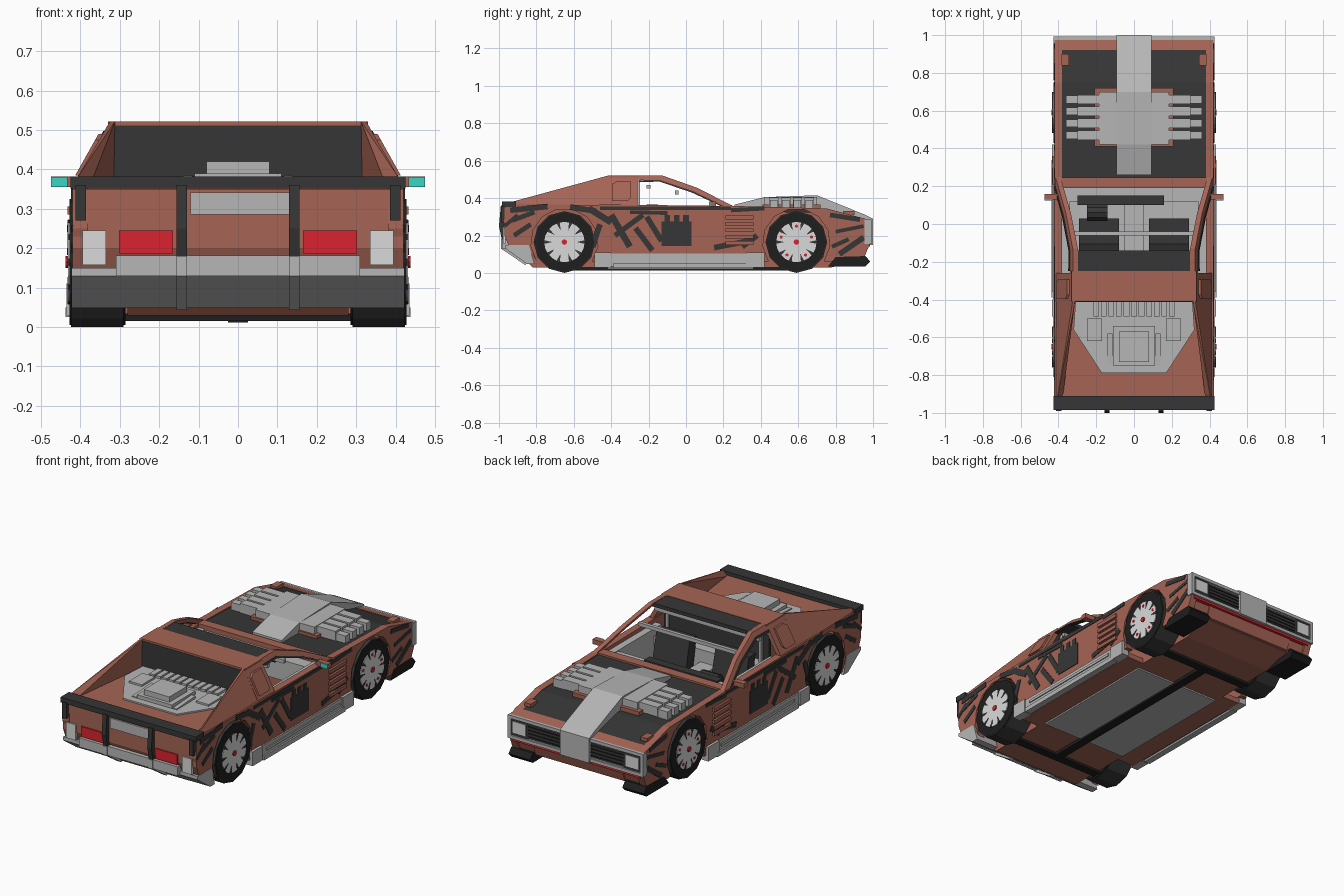
import bpy, bmesh, math

def mat(name, r, g, b):
    m = bpy.data.materials.new(name)
    m.diffuse_color = (r, g, b, 1)
    return m

BROWN = mat("rust brown", .38, .128, .09)
GREY = mat("light grey", .47, .47, .47)
BLACK = mat("charcoal", .037, .037, .037)
TYRE = mat("tyre black", .013, .013, .013)
RED = mat("lamp red", .70, .016, .028)
WHITE = mat("lamp white", .70, .70, .70)
TEAL = mat("mirror teal", .043, .66, .55)

def finish(name, bm, m, mirror):
    bmesh.ops.recalc_face_normals(bm, faces=bm.faces)
    me = bpy.data.meshes.new(name)
    bm.to_mesh(me)
    bm.free()
    me.materials.append(m)
    ob = bpy.data.objects.new(name, me)
    bpy.context.collection.objects.link(ob)
    if mirror:
        ob.modifiers.new("mirror", 'MIRROR').use_mirror_merge = False
    return ob

def prism(name, pts, x0, x1, m, mirror=False, lean=0):
    """Extrude a (y, z) outline along x; lean pulls high points inward."""
    bm = bmesh.new()
    rings = [[bm.verts.new((x - lean * (z - .365), y, z)) for y, z in pts] for x in (x0, x1)]
    n = len(pts)
    for r in rings:
        bm.faces.new(r)
    for i in range(n):
        j = (i + 1) % n
        bm.faces.new((rings[0][i], rings[0][j], rings[1][j], rings[1][i]))
    return finish(name, bm, m, mirror)

def box(name, x0, x1, y0, y1, z0, z1, m, mirror=False):
    return prism(name, [(y0, z0), (y1, z0), (y1, z1), (y0, z1)], x0, x1, m, mirror)

def hull(name, pts, m, mirror=False):
    bm = bmesh.new()
    for p in pts:
        bm.verts.new(p)
    bmesh.ops.convex_hull(bm, input=bm.verts)
    return finish(name, bm, m, mirror)

def arc(cy, cz, r, a0, a1, n):
    return [(cy + r * math.cos(math.radians(a0 + (a1 - a0) * i / n)),
             cz + r * math.sin(math.radians(a0 + (a1 - a0) * i / n))) for i in range(n + 1)]

def ring(cy, cz, r, n, phase=-90):
    return arc(cy, cz, r, phase, phase + 360, n)[:-1]

FRONT, REAR, AXLE = .59, -.65, .165

# side skins with wheel arches
skin = [(-.965, .36), (-.4, .365), (.25, .358), (.75, .345), (.975, .285), (.985, .16), (.95, .075), (.77, .06)]
skin += arc(FRONT, AXLE, .18, -35, 215, 9)
skin += arc(REAR, AXLE, .18, -35, 215, 9)
skin += [(-.82, .1), (-.95, .15), (-.975, .25)]
prism("side_skin", skin, .38, .42, BROWN, True)

# core of the body
prism("nose_core", [(.24, .03), (.78, .03), (.95, .08), (.975, .16), (.95, .27), (.75, .325), (.24, .33)], -.28, .28, BROWN)
prism("tail_core", [(-.28, .03), (-.82, .03), (-.94, .15), (-.94, .35), (-.28, .35)], -.28, .28, BROWN)
box("cabin_floor", -.39, .39, -.47, .41, .03, .06, BROWN)
prism("nose_lower", [(.78, .05), (.94, .075), (.97, .16), (.94, .27), (.78, .32)], -.39, .39, BROWN)
prism("tail_lower", [(-.84, .08), (-.95, .15), (-.97, .2), (-.97, .35), (-.84, .35)], -.42, .42, BROWN)

# hood
prism("hood", [(.24, .33), (.24, .352), (.75, .342), (.92, .298), (.92, .27), (.75, .32)], -.38, .38, BLACK)
prism("hood_front_edge", [(.92, .27), (.92, .3), (.975, .285), (.975, .25)], -.42, .42, BROWN)
box("hood_corner", .345, .385, .84, .90, .31, .33, BROWN, True)
box("cowl", -.385, .385, .19, .245, .335, .362, BROWN)
box("hood_rim", -.21, .21, .41, .72, .34, .365, BROWN)

# hood intake: centre stripe, block and side pipes
prism("intake_stripe", [(.26, .345), (.26, .365), (.42, .405), (.7, .415), (.96, .31), (1, .29), (1, .15),
                        (.96, .15), (.96, .27), (.7, .34)], -.092, .092, GREY)
box("intake_block", -.185, .185, .42, .70, .345, .405, GREY)
for i in range(4):
    y = .445 + i * .063
    box("intake_pipe", .18, .30, y, y + .05, .348, .402, GREY, True)
    box("intake_pipe_end", .29, .36, y + .005, y + .045, .343, .39, GREY, True)

# nose: frame, grille, lamps, splitter
box("nose_frame", -.425, .425, .955, .985, .155, .285, GREY)
for z in (.155, .268):
    box("nose_frame_bar", -.425, .425, .98, .993, z, z + .018, GREY)
box("nose_frame_end", .405, .425, .98, .993, .155, .285, GREY, True)
box("grille", .095, .30, .98, .988, .18, .262, BLACK, True)
for i in range(4):
    box("grille_slat", .095, .30, .986, .991, .188 + i * .019, .194 + i * .019, TYRE, True)
box("headlamp_surround", .30, .405, .98, .987, .175, .267, BLACK, True)
box("headlamp", .315, .395, .98, .991, .19, .255, WHITE, True)
box("nose_red_strip", -.40, .40, .955, .983, .14, .153, RED)
prism("splitter", [(.76, .035), (.96, .035), (.985, .06), (.96, .09), (.80, .085)], .29, .425, TYRE, True)

# roof, pillars and rear buttresses
LEAN = .56
prism("roof", [(-.41, .5), (-.41, .522), (-.25, .522), (-.25, .5)], -.33, .33, BROWN)
prism("roof_front_band", [(-.25, .498), (-.25, .52), (-.14, .518), (-.14, .498)], -.315, .315, BLACK)
prism("pillar", [(-.27, .522), (-.13, .522), (.06, .455), (.25, .358), (.19, .358), (.04, .435), (-.14, .497),
                 (-.27, .495)], .385, .412, BROWN, True, LEAN)
prism("window_trim", [(-.25, .495), (-.14, .497), (.04, .437), (.20, .358), (.185, .358), (.035, .428),
                      (-.14, .488), (-.25, .486)], .392, .416, BLACK, True, LEAN)
prism("sail_panel", [(-.41, .36), (-.41, .522), (-.26, .522), (-.26, .36)], .385, .412, BROWN, True, LEAN)
prism("sail_vent", [(-.395, .385), (-.395, .475), (-.37, .49), (-.295, .49), (-.295, .4), (-.31, .385)],
      .41, .424, BROWN, True, LEAN)
hull("buttress", [(.325, -.41, .522), (.312, -.41, .522), (.412, -.41, .36), (.412, -.96, .372), (.412, -.96, .355),
                  (.315, -.41, .36), (.375, -.9, .36)], BROWN, True)
box("rear_window", -.325, .325, -.412, -.40, .36, .512, BLACK)
box("bulkhead", -.33, .33, -.29, -.275, .06, .50, BLACK)

# rear deck and engine
box("rear_deck", -.40, .40, -.94, -.41, .34, .362, BROWN)
hull("engine_bed", [(s * x, y, z) for s in (1, -1) for x, y in ((.31, -.41), (.32, -.56), (.17, -.79))
                    for z in (.355, .37)], GREY)
for i in range(11):
    x = -.2 + i * .04
    box("engine_slat", x - .015, x + .015, -.49, -.41, .365, .383, GREY)
box("engine_side", .17, .25, -.62, -.5, .365, .38, GREY, True)
prism("engine_rail", [(-.75, .365), (-.58, .365), (-.58, .385), (-.75, .375)], .115, .14, GREY, True)
box("engine_cover", -.11, .11, -.75, -.54, .365, .39, GREY)
box("engine_cap", -.08, .08, -.73, -.57, .385, .42, GREY)

# spoiler and rear face
box("spoiler", -.425, .425, -.985, -.91, .352, .382, BLACK)
box("spoiler_end", .385, .412, -.99, -.95, .27, .36, BLACK, True)
prism("rear_strip", [(-.96, .36), (-.99, .36), (-1, .25), (-.985, .18), (-.96, .18)], .13, .156, BLACK, True)
box("rear_plate", -.12, .13, -.978, -.965, .285, .342, GREY)
box("tail_lamp", .165, .302, -.977, -.965, .187, .245, RED, True)
box("reverse_lamp", .335, .395, -.979, -.965, .157, .245, WHITE, True)

# rear bumper
prism("bumper", [(-.965, .13), (-.85, .048), (-.81, .048), (-.84, .15), (-.965, .15)], -.422, .422, GREY)
box("bumper_top", -.31, .31, -.985, -.93, .13, .182, GREY)
prism("bumper_rib", [(-.99, .13), (-.86, .043), (-.84, .06), (-.94, .18), (-.99, .18)], .13, .156, GREY, True)

# side sills
box("sill", .38, .428, -.47, .41, .035, .105, GREY, True)
box("sill_step", .40, .437, -.39, .34, .025, .05, GREY, True)
box("sill_rail", .40, .434, -.36, .30, .07, .085, GREY, True)
box("sill_end", .39, .435, -.49, -.40, .03, .11, GREY, True)
box("sill_front", .39, .435, .32, .42, .03, .11, GREY, True)

# side louvres and mirrors
for i in range(5):
    z = .15 + i * .034
    prism("louvre", [(.21, z), (.36, z), (.36, z + .02), (.21, z + .02)], .41, .432, BROWN, True)
box("mirror", .40, .475, .13, .16, .355, .382, BROWN, True)
box("mirror_glass", .432, .474, .124, .131, .356, .381, TEAL, True)

# painted side strokes: y, z start, y, z end, width
strokes = [(-.94, .335, -.74, .355, .03), (-.93, .28, -.81, .325, .025), (-.92, .2, -.83, .26, .025),
           (-.62, .352, -.48, .33, .03), (-.52, .345, -.40, .27, .035), (-.46, .26, -.50, .14, .03),
           (-.40, .31, -.30, .14, .035), (-.38, .2, -.23, .31, .028), (-.27, .24, -.18, .12, .03),
           (-.21, .3, -.13, .17, .03), (-.46, .345, .24, .345, .018), (-.30, .325, -.10, .32, .02)]
strokes += [(-.13, .21, .03, .21, .13), (-.10, .21, -.10, .31, .03), (-.05, .21, -.05, .31, .03),
            (.0, .21, .0, .31, .03), (.15, .135, .33, .17, .03), (.30, .14, .38, .2, .03),
            (.24, .335, .42, .345, .022), (.77, .31, .93, .285, .025), (.78, .14, .87, .18, .022),
            (.82, .1, .95, .19, .03), (.80, .22, .95, .25, .02), (-.97, .25, -.90, .31, .02)]
for a, b, c, d, w in strokes:
    l = math.hypot(c - a, d - b)
    u, v = -(d - b) / l * w / 2, (c - a) / l * w / 2
    prism("paint_stroke", [(a + u, b + v), (c + u, d + v), (c - u, d - v), (a - u, b - v)], .418, .4235, BLACK, True)

# wheels
for cy in (FRONT, REAR):
    prism("tyre", ring(cy, AXLE, AXLE, 12), .29, .424, TYRE if cy == 0 else BLACK, True)
    prism("tyre_tread", ring(cy, AXLE, .160, 12), .285, .427, TYRE, True)
    prism("rim", ring(cy, AXLE, .108, 20), .40, .431, WHITE, True)
    prism("hub_cap", ring(cy, AXLE, .015, 8), .425, .437, RED, True)
    for k in range(10):
        t = 36 * k
        p = lambda r, da: arc(cy, AXLE, r, t + da, t + da, 1)[0]
        prism("rim_gap", [p(.109, -5), p(.109, 5), p(.065, 0)], .428, .433, BLACK, True)
    if cy == FRONT:
        for k in range(5):
            y, z = arc(cy, AXLE, .085, 18 + 72 * k, 18 + 72 * k, 1)[0]
            prism("rim_dot", ring(y, z, .009, 6), .428, .434, RED, True)

# interior
box("door_lining", .34, .385, -.27, .24, .06, .34, GREY, True)
box("interior_floor", -.36, .36, -.27, .24, .055, .08, GREY)
box("console", -.05, .05, -.26, .2, .07, .23, GREY)
box("dashboard", -.34, .34, .12, .24, .22, .335, GREY)
box("dash_top", -.30, .16, .10, .15, .32, .345, BLACK)
box("seat_base", .08, .29, -.18, .03, .08, .18, BLACK, True)
prism("seat_back", [(-.17, .16), (-.10, .16), (-.15, .365), (-.21, .365)], .08, .29, BLACK, True)
prism("steering_wheel", ring(.06, .29, .045, 10), -.25, -.14, BLACK)
box("rear_shelf", -.34, .34, -.28, -.2, .08, .30, GREY)
box("cage_bar", -.33, .33, -.21, -.19, .45, .47, GREY)
box("cage_bar_front", -.33, .33, -.06, -.04, .42, .44, GREY)
box("cage_post", .285, .30, -.26, -.245, .08, .49, GREY, True)

# underside
box("floor_panel", -.27, .27, -.42, .36, .022, .032, GREY)
box("spine_bar", -.025, .025, REAR, FRONT, .012, .03, TYRE)
for y in (REAR, FRONT):
    box("axle_bar", -.29, .29, y - .025, y + .025, .016, .035, TYRE)
